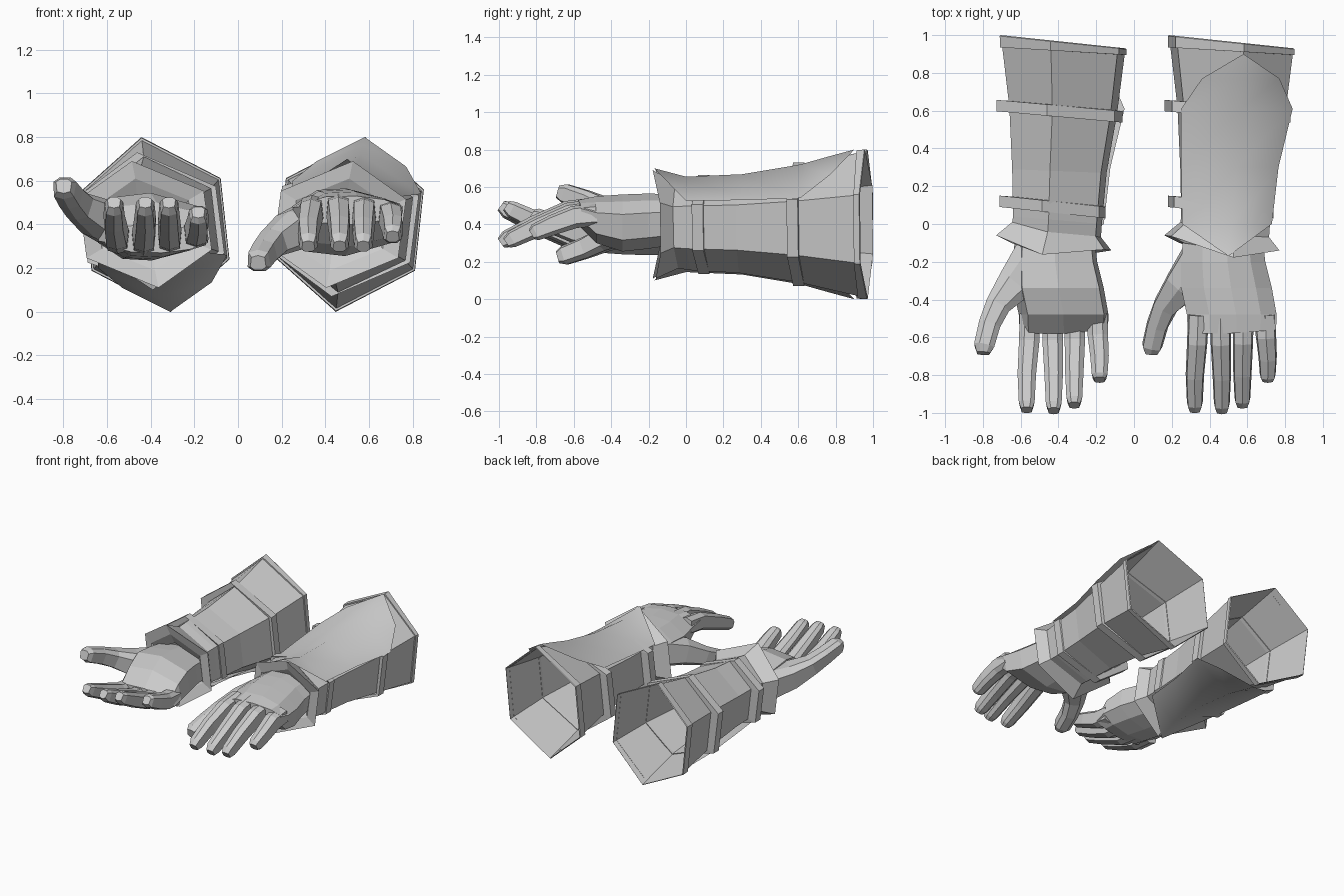
import bpy, bmesh
from mathutils import Vector, Matrix

if "Cube" in bpy.data.objects:
    bpy.data.objects.remove(bpy.data.objects["Cube"])

parts = []


def make(name, verts, faces):
    me = bpy.data.meshes.new(name)
    me.from_pydata([tuple(v) for v in verts], [], faces)
    bm = bmesh.new()
    bm.from_mesh(me)
    bmesh.ops.recalc_face_normals(bm, faces=bm.faces)
    bm.to_mesh(me)
    bm.free()
    ob = bpy.data.objects.new(name, me)
    bpy.context.collection.objects.link(ob)
    parts.append(ob)
    return ob


def loft(name, rings, cap=True):
    """Skin a row of closed rings, optionally capping both ends."""
    n, m = len(rings[0]), len(rings)
    faces = []
    for a in range(0, (m - 1) * n, n):
        faces += [(a + i, a + (i + 1) % n, a + n + (i + 1) % n, a + n + i) for i in range(n)]
    if cap:
        faces += [tuple(range(n)), tuple(range((m - 1) * n, m * n))]
    return make(name, [v for ring in rings for v in ring], faces)


# Tilted hexagon shared by sleeve, straps and collar
HEX = [(.2, 1), (1, .4), (.88, -.53), (-.2, -1), (-1, -.4), (-.88, .53)]


def hexring(y, cx, hw, hh, skew=0.0, point=0.0, top=None):
    ring = []
    for u, w in HEX:
        tip = point if abs(w) == 1 else 0
        z = top if (top and w == 1) else .4 + hh * w
        ring.append((cx + hw * u, y - skew * u + tip, z))
    return ring


# Forearm sleeve: a tapered tube, open at the elbow
loft("sleeve", [
    hexring(.965, .515, .33, .395, .035), hexring(.6, .515, .285, .31, .02, 0, .69),
    hexring(.28, .495, .25, .26, .01, 0, .635), hexring(.02, .485, .235, .245, .02, 0, .625)], cap=False)

# Slim rim around the elbow opening
loft("sleeve_rim", [
    hexring(.965, .515, .33, .395, .035), hexring(.96, .515, .336, .4, .035),
    hexring(.915, .515, .334, .396, .02), hexring(.915, .515, .324, .384, .02)], cap=False)

# Flared wrist collar
loft("wrist_collar", [
    hexring(.02, .485, .235, .245, .02, 0, .63), hexring(-.03, .48, .235, .235, .04, -.02, .62),
    hexring(-.1, .465, .305, .29, .04, -.07), hexring(-.115, .465, .225, .21, .015, -.02),
    hexring(-.09, .465, .19, .13, .01)], cap=False)

# Two straps wrapped on the sleeve and tucked under the guard plate
for name, y, outer, inner, top in [
        ("elbow_strap", .597, (.495, .333, .33), (.515, .285, .31), .695),
        ("wrist_strap", .09, (.459, .28, .265), (.487, .238, .248), .635)]:
    a, b = y + .03, y - .03
    loft(name, [hexring(a, *inner, .025, 0, top - .005), hexring(a, *outer, .03, 0, top),
                hexring(b, *outer, .03, 0, top), hexring(b, *inner, .025, 0, top - .005)], cap=False)

# Guard plate: ridge with left and right edges, smooth shaded
rows = [((.255, 0, .54), (.52, 0, .655), (.73, 0, .525)),
        ((.25, .3, .57), (.54, .3, .668), (.765, .3, .53)),
        ((.25, .61, .60), (.565, .61, .72), (.84, .61, .54)),
        ((.36, .77, .69), (.575, .77, .765), (.77, .77, .665))]
verts = [v for r in rows for v in r] + [(.5, -.17, .70), (.58, .9, .80)]
faces = [(r * 3 + c, r * 3 + c + 1, r * 3 + c + 4, r * 3 + c + 3) for r in range(3) for c in range(2)]
faces += [(12, 1, 0), (12, 2, 1), (13, 9, 10), (13, 10, 11)]
plate = make("guard_plate", verts, faces)
if plate.data.polygons[0].normal.z < 0:
    plate.data.flip_normals()
for p in plate.data.polygons:
    p.use_smooth = True

# Palm and back of the hand
HAND = [(-1, .45), (-.5, .95), (.1, 1), (.65, .75), (1, .3), (.9, -.6), (0, -1), (-.8, -.85)]


def handring(y, xl, xr, zb, zt, bow=0.0):
    cx, hw, cz, hh = (xl + xr) / 2, (xr - xl) / 2, (zb + zt) / 2, (zt - zb) / 2
    return [(cx + hw * u, y + bow * max(u, 0), cz + hh * w) for u, w in HAND]


loft("palm", [handring(-.06, .26, .68, .29, .56), handring(-.2, .25, .695, .27, .565),
              handring(-.34, .25, .73, .255, .56), handring(-.48, .28, .755, .30, .55),
              handring(-.58, .285, .752, .40, .53, .02)])

# Fingers and thumb: bent tubes with a flat underside and ridged back
FINGER = [(-1, -.6), (-.85, .75), (0, 1), (.85, .75), (1, -.6), (.5, -1), (-.5, -1)]


def digit(name, path):
    rings = []
    pts = [Vector(p[:3]) for p in path]
    for i, p in enumerate(path):
        t = (pts[min(i + 1, len(pts) - 1)] - pts[max(i - 1, 0)]).normalized()
        side = t.cross(Vector((0, 0, 1))).normalized() * -1
        up = side.cross(t).normalized()
        if up.z < 0:
            up = -up
        rings.append([pts[i] + side * u * p[3] + up * w * p[4] for u, w in FINGER])
    loft(name, rings)


# name, base x, end x, tip y, base z, drop of the tip
for name, x0, x1, tip, z, drop in [
        ("index_finger", .34, .322, -.985, .475, .175), ("middle_finger", .457, .465, -.99, .485, .185),
        ("ring_finger", .578, .574, -.96, .475, .175), ("little_finger", .695, .708, -.825, .45, .105)]:
    length = tip + .54
    digit(name, [(x0, -.48, z, .055, .06), (x0 * .7 + x1 * .3, -.54 + length * .2, z - drop * .1, .054, .06),
                 (x1, -.54 + length * .6, z - drop * .5, .049, .054),
                 (x1, -.54 + length * .93, z - drop * .88, .042, .046),
                 (x1, tip, z - drop, .03, .03)])

digit("thumb", [(.36, -.2, .41, .13, .11), (.25, -.33, .375, .097, .09), (.163, -.44, .32, .067, .065),
                (.122, -.54, .275, .058, .058), (.095, -.65, .235, .054, .052), (.092, -.685, .225, .036, .034)])

# Opposite gauntlet: mirrored in z, so it lies palm up
flip = Matrix.Translation((-.89, 0, .8)) @ Matrix.Diagonal((1, 1, -1, 1))
for ob in list(parts):
    twin = bpy.data.objects.new("left_" + ob.name, ob.data.copy())
    twin.data.transform(flip)
    twin.data.flip_normals()
    bpy.context.collection.objects.link(twin)
    ob.name = "right_" + ob.name
